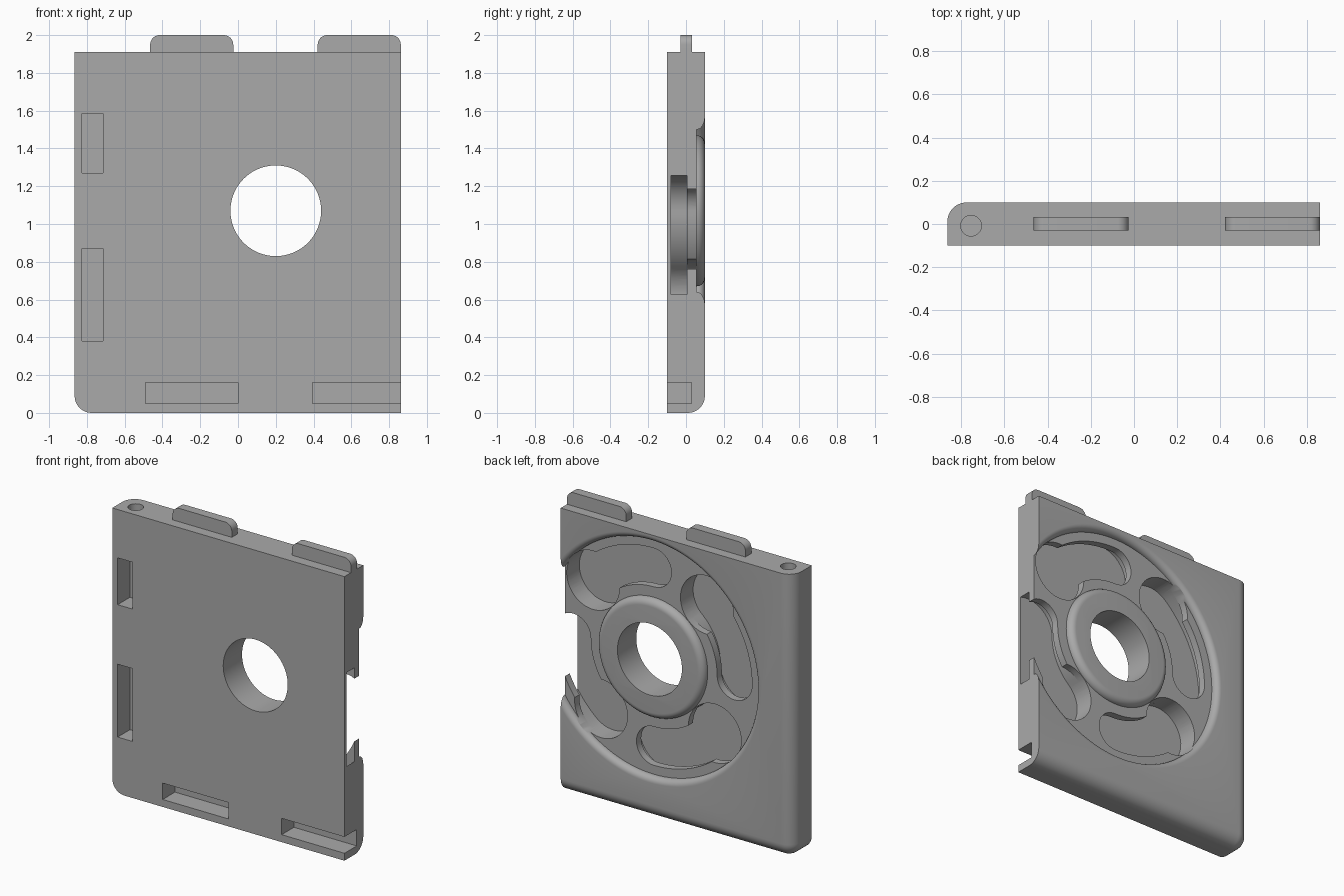
import bpy, bmesh
from math import pi, sin, cos, radians
from mathutils import Matrix

cube = bpy.data.objects.get("Cube")
if cube:
    bpy.data.objects.remove(cube, do_unlink=True)

grey = bpy.data.materials.new("matte grey")
grey.use_nodes = True
grey.diffuse_color = (0.4, 0.4, 0.4, 1)
grey.node_tree.nodes["Principled BSDF"].inputs["Base Color"].default_value = (0.4, 0.4, 0.4, 1)

LEFT, RIGHT, BACK, FRONT, TOP = 0.862, -0.865, 0.1, -0.1, 1.91
CX, CZ = 0.2, 1.07          # centre of the hub
TRACK = 0.6                 # radius of the keyhole slot centre line


def finish(bm, name):
    bmesh.ops.recalc_face_normals(bm, faces=bm.faces)
    mesh = bpy.data.meshes.new(name)
    bm.to_mesh(mesh)
    bm.free()
    mesh.materials.append(grey)
    obj = bpy.data.objects.new(name, mesh)
    bpy.context.collection.objects.link(obj)
    return obj


def arc(cx, cz, r, start, end, steps):
    """Points along an arc, angles in degrees."""
    angles = [radians(start + (end - start) * i / steps) for i in range(steps + 1)]
    return [(cx + r * cos(a), cz + r * sin(a)) for a in angles]


def prism(name, outline, y0, y1):
    """Extrude an (x, z) outline along y."""
    bm = bmesh.new()
    face = bm.faces.new([bm.verts.new((x, y0, z)) for x, z in outline])
    moved = bmesh.ops.extrude_face_region(bm, geom=[face])["geom"]
    verts = [v for v in moved if isinstance(v, bmesh.types.BMVert)]
    bmesh.ops.translate(bm, verts=verts, vec=(0, y1 - y0, 0))
    return finish(bm, name)


def box(name, x0, x1, y0, y1, z0, z1):
    return prism(name, [(x0, z0), (x1, z0), (x1, z1), (x0, z1)], y0, y1)


def disc(name, x, z, r, y0, y1, steps=64):
    return prism(name, arc(x, z, r, 0, 360, steps)[:-1], y0, y1)


def slot(name, start, end, half, y0, y1):
    """Curved slot with round ends, following the track round the hub."""
    def at(angle):
        return CX + TRACK * cos(radians(angle)), CZ + TRACK * sin(radians(angle))
    pts = arc(CX, CZ, TRACK + half, start, end, 20)
    pts += arc(*at(end), half, end, end + 180, 20)[1:]
    pts += arc(CX, CZ, TRACK - half, end, start, 20)[1:]
    pts += arc(*at(start), half, start + 180, start + 360, 20)[1:-1]
    return prism(name, pts, y0, y1)


def lathe(name, profile, steps=128):
    """Closed (radius, y) profile turned round the hub axis."""
    bm = bmesh.new()
    face = bm.faces.new([bm.verts.new((CX + r, y, CZ)) for r, y in profile])
    edges = list(face.edges)
    bm.faces.remove(face)
    bmesh.ops.spin(bm, geom=edges, cent=(CX, 0, CZ), axis=(0, 1, 0),
                   angle=2 * pi, steps=steps)
    bmesh.ops.remove_doubles(bm, verts=bm.verts, dist=0.0005)
    return finish(bm, name)


# Plate with three rounded edges meeting at one back corner
bm = bmesh.new()
size = (LEFT - RIGHT, BACK - FRONT, TOP)
centre = ((LEFT + RIGHT) / 2, 0, TOP / 2)
bmesh.ops.create_cube(bm, size=1, matrix=Matrix.Translation(centre) @ Matrix.Diagonal((*size, 1)))
corner = [v for v in bm.verts if v.co.x < 0 and v.co.y > 0 and v.co.z < 0.5]
bmesh.ops.bevel(bm, geom=list(corner[0].link_edges), offset=0.09, segments=10,
                profile=0.5, affect='EDGES')
plate = finish(bm, "plate")

cutters = []

# Ring-shaped recess, with rounded rim and rounded hub edge
floor = 0.055
profile = [(0.4, floor), (0.79, floor)]
profile += arc(0.83, 0.06, 0.04, 180, 90, 8)
profile += [(0.83, 0.15), (0.355, 0.15)]
profile += arc(0.355, floor, 0.045, 90, 0, 8)[:-1]
cutters.append(lathe("recess_cutter", profile))
cutters.append(disc("hub_hole_cutter", CX, CZ, 0.24, -0.2, 0.2, 96))

# Four keyhole slots: round entry, narrow neck, wide channel beneath
for i in range(4):
    tail = 90 * i
    head = tail - 49
    a = radians(head)
    cutters.append(slot("channel_cutter", head, tail, 0.197, -0.08, 0.005))
    cutters.append(slot("neck_cutter", head, tail, 0.13, -0.04, 0.08))
    cutters.append(disc("entry_cutter", CX + TRACK * cos(a), CZ + TRACK * sin(a),
                        0.1965, -0.04, 0.08))

# Front pockets along the bottom and the right edge
for x0, x1 in ((-0.49, 0.0), (0.395, 1.0)):
    cutters.append(box("bottom_pocket_cutter", x0, x1, -0.2, 0.03, 0.05, 0.16))
for z0, z1 in ((0.38, 0.87), (1.27, 1.585)):
    cutters.append(box("side_pocket_cutter", -0.825, -0.715, -0.2, 0.03, z0, z1))

# Pin hole in the top edge
bm = bmesh.new()
bmesh.ops.create_cone(bm, cap_ends=True, segments=48, radius1=0.048, radius2=0.048,
                      depth=0.4, matrix=Matrix.Translation((-0.755, -0.008, TOP)))
cutters.append(finish(bm, "pin_hole_cutter"))

# Apply all cuts
bpy.context.view_layer.objects.active = plate
for cutter in cutters:
    cutter.hide_render = True
    cut = plate.modifiers.new("cut", 'BOOLEAN')
    cut.operation = 'DIFFERENCE'
    cut.solver = 'EXACT'
    cut.object = cutter
    bpy.ops.object.modifier_apply(modifier=cut.name)
for cutter in cutters:
    bpy.data.objects.remove(cutter, do_unlink=True)

# Two tabs on the top edge
parts = [plate]
for name, x0, x1 in (("right_tab", -0.465, -0.025), ("left_tab", 0.422, LEFT)):
    r = 0.05
    outline = [(x0, TOP), (x1, TOP)]
    outline += arc(x1 - r, 2 - r, r, 0, 90, 8) + arc(x0 + r, 2 - r, r, 90, 180, 8)
    parts.append(prism(name, outline, -0.03, 0.033))

# Smooth the curves, keep the edges sharp
bpy.ops.object.select_all(action='DESELECT')
for obj in parts:
    obj.select_set(True)
bpy.ops.object.shade_smooth_by_angle(angle=radians(30))
